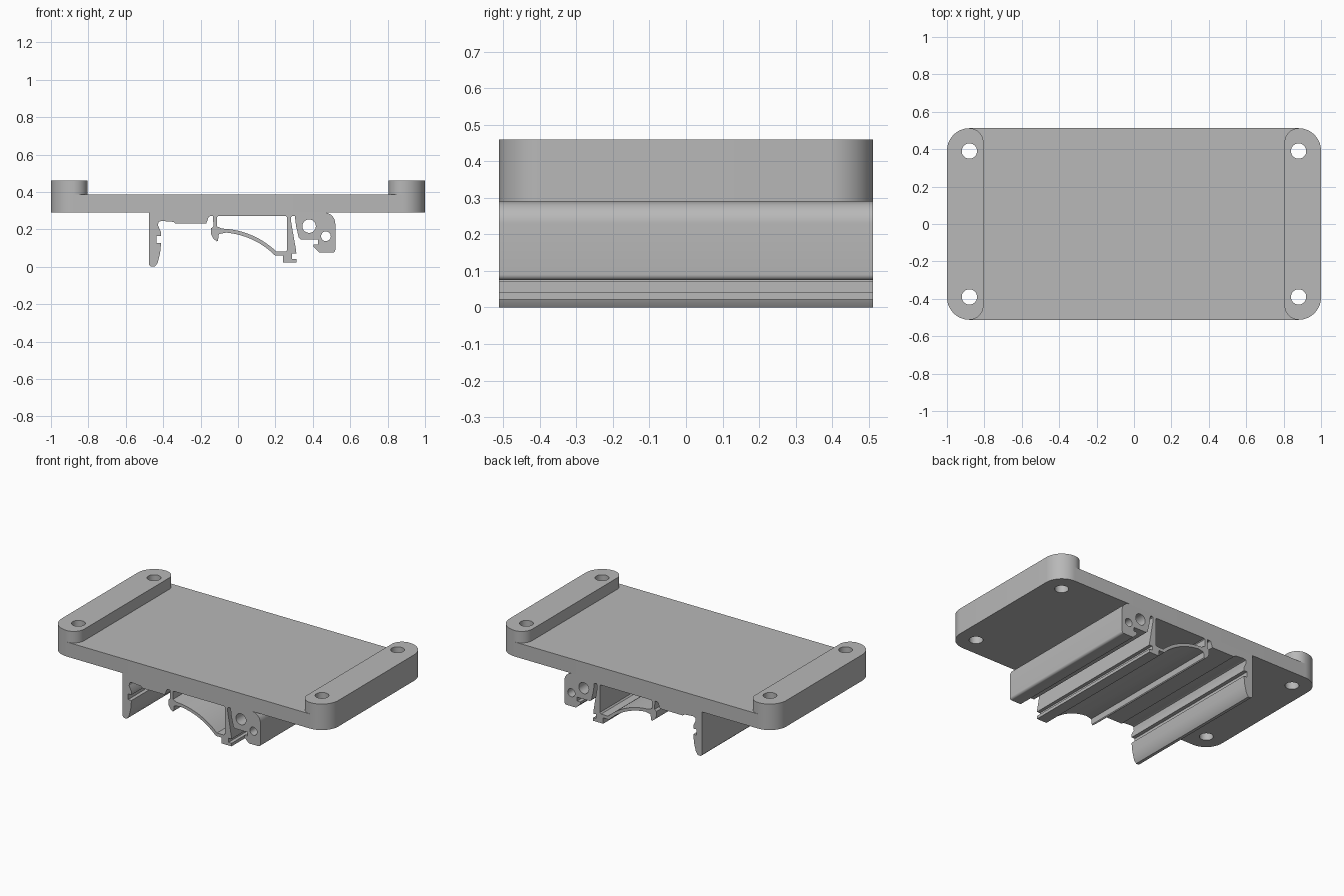
import bpy, bmesh, math
from mathutils import Matrix

cube = bpy.data.objects.get("Cube")
if cube:
    bpy.data.objects.remove(cube, do_unlink=True)

grey = bpy.data.materials.new("plain grey")
grey.use_nodes = True
colour = (0.48, 0.48, 0.48, 1)
grey.diffuse_color = colour
grey.node_tree.nodes["Principled BSDF"].inputs["Base Color"].default_value = colour

HALF_X, HALF_Y = 1.0, 0.512
PLATE_LOW, PLATE_TOP, BAR_TOP = 0.29, 0.385, 0.46


def arc(cx, cy, r, start, end, steps):
    """Points along an arc, angles in degrees."""
    angles = [math.radians(start + (end - start) * i / steps) for i in range(steps + 1)]
    return [(cx + r * math.cos(a), cy + r * math.sin(a)) for a in angles]


def circle(cx, cy, r):
    return arc(cx, cy, r, 0, 360, 40)[:-1]


def rounded_rect(x0, x1, y, r_left, r_right):
    """Rectangle with its own corner radius at either end."""
    pts = []
    for sx, sy, start in ((1, 1, 0), (-1, 1, 90), (-1, -1, 180), (1, -1, 270)):
        r = r_right if sx > 0 else r_left
        cx = x1 - r if sx > 0 else x0 + r
        pts += arc(cx, sy * (y - r), r, start, start + 90, 14)
    return pts


def extrude(name, loops, half_depth, matrix):
    """Extruded outline; later loops inside the first are holes."""
    curve = bpy.data.curves.new(name, "CURVE")
    curve.dimensions = "2D"
    curve.fill_mode = "BOTH"
    curve.extrude = half_depth
    for loop in loops:
        spline = curve.splines.new("POLY")
        spline.points.add(len(loop) - 1)
        for p, (x, y) in zip(spline.points, loop):
            p.co = (x, y, 0, 1)
        spline.use_cyclic_u = True
    obj = bpy.data.objects.new(name, curve)
    bpy.context.collection.objects.link(obj)
    bpy.ops.object.select_all(action="DESELECT")
    obj.select_set(True)
    bpy.context.view_layer.objects.active = obj
    bpy.ops.object.convert(target="MESH")
    obj = bpy.context.view_layer.objects.active
    bm = bmesh.new()
    bm.from_mesh(obj.data)
    bmesh.ops.remove_doubles(bm, verts=bm.verts, dist=0.0001)
    bm.transform(matrix)
    bmesh.ops.recalc_face_normals(bm, faces=bm.faces)
    bm.to_mesh(obj.data)
    bm.free()
    obj.data.materials.clear()
    obj.data.materials.append(grey)
    bpy.ops.object.shade_smooth_by_angle(angle=math.radians(30))


def slab(name, loops, low, high):
    extrude(name, loops, (high - low) / 2, Matrix.Translation((0, 0, (low + high) / 2)))


# Base plate and the two raised end bars, with screw holes in the corners
holes = {s: [circle(s * 0.88, t * 0.39, 0.041) for t in (-1, 1)] for s in (-1, 1)}
plate = rounded_rect(-HALF_X, HALF_X, HALF_Y, 0.12, 0.12)
slab("base_plate", [plate] + holes[-1] + holes[1], PLATE_LOW, PLATE_TOP)
slab("right_bar", [rounded_rect(-1, -0.805, HALF_Y, 0.12, 0.075)] + holes[-1], PLATE_TOP, BAR_TOP)
slab("left_bar", [rounded_rect(0.805, 1, HALF_Y, 0.075, 0.12)] + holes[1], PLATE_TOP, BAR_TOP)

# Rail clip underneath: hooked leg, sprung arch and pierced block in one profile
hook_leg = [(-0.475, 0.29), (-0.475, 0.01), (-0.465, 0), (-0.445, 0), (-0.43, 0.02),
            (-0.417, 0.07), (-0.411, 0.128), (-0.435, 0.128), (-0.435, 0.165),
            (-0.411, 0.165), (-0.411, 0.185), (-0.428, 0.22), (-0.425, 0.24),
            (-0.41, 0.245), (-0.345, 0.24), (-0.335, 0.23), (-0.17, 0.23),
            (-0.157, 0.265), (-0.15, 0.27), (-0.134, 0.27)]
spring_nose = [(-0.131, 0.215), (-0.145, 0.205), (-0.145, 0.175), (-0.132, 0.15), (-0.113, 0.135),
               (-0.107, 0.14), (-0.102, 0.175)]
arch_under = arc(-0.1, -0.236, 0.42, 85, 45, 14)
spring_foot = [(0.205, 0.06), (0.24, 0.06), (0.24, 0.022), (0.312, 0.022), (0.312, 0.042),
               (0.29, 0.042), (0.29, 0.07), (0.312, 0.07), (0.31, 0.09),
               (0.284, 0.24), (0.284, 0.265), (0.29, 0.27), (0.304, 0.27)]
block = [(0.31, 0.22), (0.325, 0.155), (0.335, 0.145), (0.428, 0.145), (0.428, 0.12),
         (0.405, 0.12), (0.405, 0.105), (0.437, 0.075)]
block += arc(0.505, 0.09, 0.015, -90, 0, 6) + arc(0.46, 0.23, 0.06, 0, 90, 12)
outline = hook_leg + spring_nose + arch_under + spring_foot + block

# Opening between the arch and the plate, and the two block bores
opening = [(-0.112, 0.265), (-0.107, 0.27), (0.257, 0.27), (0.263, 0.264), (0.263, 0.09),
           (0.255, 0.081), (0.213, 0.081)]
opening += arc(-0.1, -0.236, 0.44, 46, 88, 14) + [(-0.112, 0.215)]
bores = [circle(0.38, 0.217, 0.036), circle(0.47, 0.163, 0.026)]
extrude("rail_clip", [outline, opening] + bores, HALF_Y, Matrix.Rotation(math.pi / 2, 4, "X"))
